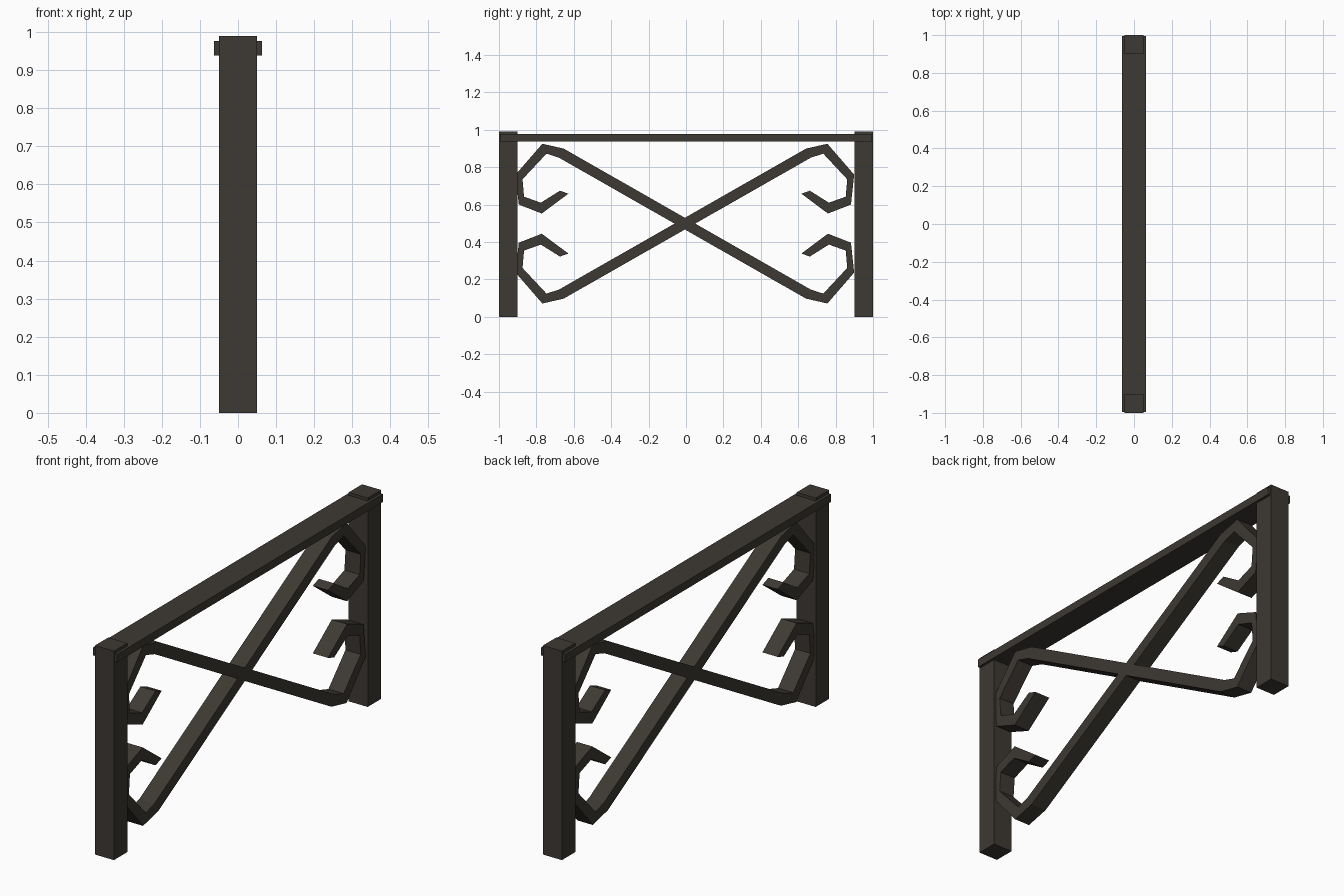
import bpy, bmesh

if "Cube" in bpy.data.objects:
    bpy.data.objects.remove(bpy.data.objects["Cube"])

mat = bpy.data.materials.new("dark_iron")
mat.diffuse_color = (0.047, 0.041, 0.033, 1)
mat.use_nodes = True
mat.node_tree.nodes["Principled BSDF"].inputs["Base Color"].default_value = mat.diffuse_color


def finish(name, bm):
    bmesh.ops.recalc_face_normals(bm, faces=bm.faces)
    me = bpy.data.meshes.new(name)
    bm.to_mesh(me)
    bm.free()
    me.materials.append(mat)
    ob = bpy.data.objects.new(name, me)
    bpy.context.collection.objects.link(ob)
    return ob


def box(name, lo, hi):
    bm = bmesh.new()
    bmesh.ops.create_cube(bm, size=1)
    for v in bm.verts:
        v.co = [l + (c + 0.5) * (h - l) for c, l, h in zip(v.co, lo, hi)]
    return finish(name, bm)


# Edges of one scroll, from its curled tip to the straight bar (y, z from the crossing)
OUTER = [(.623, .160), (.765, .054), (.888, .102), (.905, .262), (.762, .427), (.648, .401)]
INNER = [(.668, .176), (.770, .112), (.860, .144), (.868, .237), (.740, .374), (.674, .353)]
CY, CZ, HALF = -0.006, 0.498, 0.04


def scroll_bar(name, side):
    # Second half is the first turned 180 degrees about the crossing
    pairs = list(zip(OUTER, INNER))
    pairs += [((-i[0], -i[1]), (-o[0], -o[1])) for o, i in reversed(pairs)]
    bm = bmesh.new()
    rings = []
    for o, i in pairs:
        corners = [(-HALF, o), (HALF, o), (HALF, i), (-HALF, i)]
        rings.append([bm.verts.new((x, CY + side * p[0], CZ + p[1])) for x, p in corners])
    for a, b in zip(rings, rings[1:]):
        for k in range(4):
            n = (k + 1) % 4
            bm.faces.new((a[k], a[n], b[n], b[k]))
    bm.faces.new(rings[0])
    bm.faces.new(rings[-1])
    return finish(name, bm)


# End posts
box("front_post", (-.05, -1, 0), (.05, -.9, .99))
box("back_post", (-.05, .9, 0), (.05, 1, .99))
# Top rail
box("top_rail", (-.0625, -.995, .938), (.0625, .995, .976))
# Crossing scrolled bars
scroll_bar("scroll_bar_a", 1)
scroll_bar("scroll_bar_b", -1)
